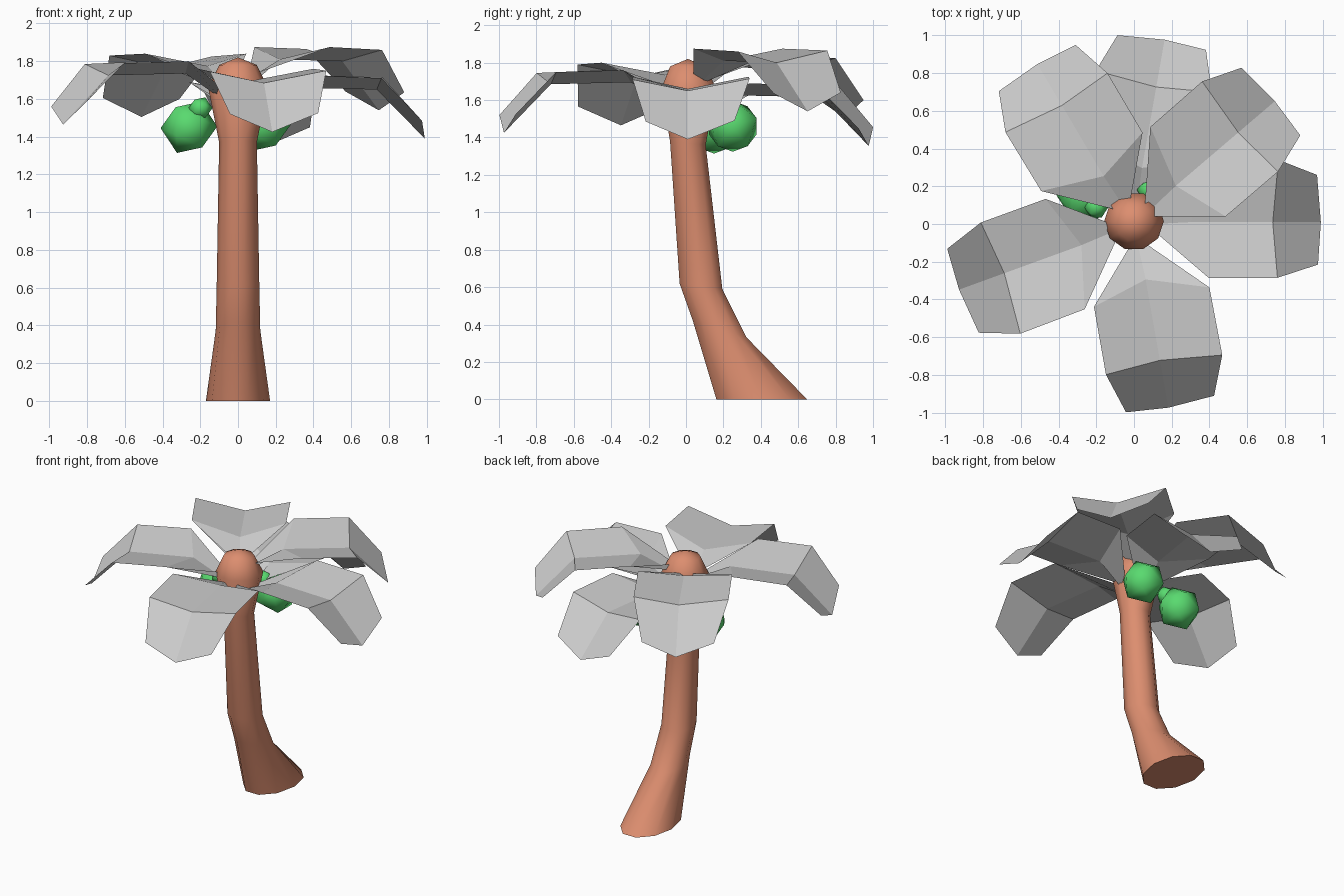
import bpy, bmesh
from math import radians, sin, cos, pi
from mathutils import Vector, Matrix

cube = bpy.data.objects.get("Cube")
if cube:
    bpy.data.objects.remove(cube, do_unlink=True)


def material(name, rgb):
    m = bpy.data.materials.new(name)
    m.use_nodes = True
    m.diffuse_color = (*rgb, 1)
    bsdf = next(n for n in m.node_tree.nodes if n.type == 'BSDF_PRINCIPLED')
    bsdf.inputs["Base Color"].default_value = (*rgb, 1)
    return m


leaf_grey = material("leaf_grey", (0.6, 0.6, 0.6))
bark = material("bark_orange", (0.72, 0.27, 0.16))
green = material("coconut_green", (0.10, 0.70, 0.16))


def finish(name, bm, mat, smooth):
    mesh = bpy.data.meshes.new(name)
    bm.to_mesh(mesh)
    bm.free()
    mesh.materials.append(mat)
    for p in mesh.polygons:
        p.use_smooth = smooth
    ob = bpy.data.objects.new(name, mesh)
    bpy.context.collection.objects.link(ob)
    return ob


# Trunk with rounded crown: each ring is (front y, front z, back y, back z, half width)
RINGS = [
    (0.15, 0.0, 0.66, 0.0, 0.17),
    (0.03, 0.42, 0.33, 0.33, 0.118),
    (-0.04, 0.62, 0.20, 0.59, 0.113),
    (-0.09, 1.38, 0.11, 1.36, 0.10),
    (-0.14, 1.66, 0.17, 1.66, 0.158),
    (-0.09, 1.78, 0.11, 1.78, 0.10),
]
SIDES = 10
bm = bmesh.new()
loops = []
for y0, z0, y1, z1, w in RINGS:
    loop = []
    for i in range(SIDES):
        a = 2 * pi * i / SIDES
        t = (1 + sin(a)) / 2
        loop.append(bm.verts.new((w * cos(a), y0 + (y1 - y0) * t, z0 + (z1 - z0) * t)))
    loops.append(loop)
for low, high in zip(loops, loops[1:]):
    for i in range(SIDES):
        j = (i + 1) % SIDES
        bm.faces.new((low[i], low[j], high[j], high[i]))
tip = bm.verts.new((0, 0.01, 1.82))
for i in range(SIDES):
    bm.faces.new((loops[-1][i], loops[-1][(i + 1) % SIDES], tip))
base = bm.faces.new(loops[0][::-1])
for e in base.edges:
    e.smooth = False
finish("trunk", bm, bark, True)

# Leaves: one V-folded blade, as rows of (distance out, sideways, height)
BLADE = [
    [(0.11, -0.04, 1.59), (0.10, 0.0, 1.53), (0.11, 0.04, 1.59)],
    [(0.395, -0.285, 1.725), (0.30, 0.01, 1.66), (0.40, 0.335, 1.725)],
    [(0.76, -0.285, 1.71), (0.735, 0.01, 1.65), (0.765, 0.34, 1.715)],
    [(0.975, -0.215, 1.485), (0.99, 0.01, 1.39), (0.97, 0.26, 1.49)],
]
# name, heading in degrees, lift
LEAVES = [
    ("left", 0, 0.0),
    ("back_left", 40.5, 0.15),
    ("back", 80, -0.035),
    ("back_right", 120.5, 0.115),
    ("right", 200, 0.075),
    ("front", -80, 0.035),
]
for name, heading, lift in LEAVES:
    bm = bmesh.new()
    turn = Matrix.Translation((0, 0, lift)) @ Matrix.Rotation(radians(heading), 4, 'Z')
    rows = [[bm.verts.new(turn @ Vector(p)) for p in row] for row in BLADE]
    for inner, outer in zip(rows, rows[1:]):
        for k in range(2):
            bm.faces.new((inner[k], outer[k], outer[k + 1], inner[k + 1]))
    finish(name + "_leaf", bm, leaf_grey, False)

# Coconuts, each with a small stub toward the trunk
COCONUTS = [
    ("right", (-0.26, 0.15, 1.45), (-0.20, 0.09, 1.55)),
    ("left", (0.13, 0.25, 1.46), (0.08, 0.18, 1.56)),
]
for name, body, stub in COCONUTS:
    for part, centre, radius in (("coconut", body, 0.15), ("coconut_stub", stub, 0.065)):
        bm = bmesh.new()
        place = Matrix.Translation(centre) @ Matrix.Rotation(radians(25), 4, 'Y')
        bmesh.ops.create_icosphere(bm, subdivisions=1, radius=radius, matrix=place)
        finish(name + "_" + part, bm, green, True)
